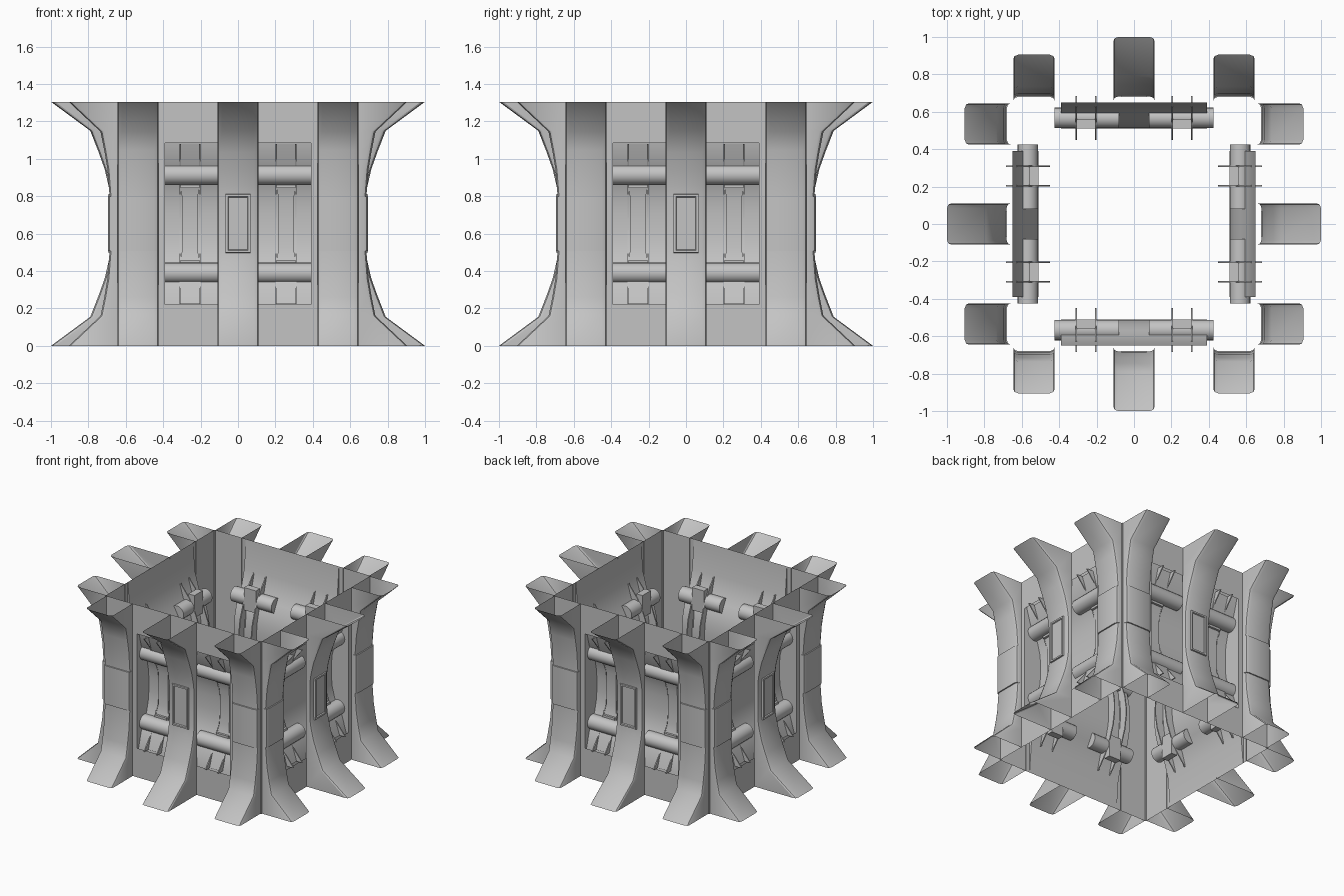
import bpy, math
from mathutils import Matrix

if "Cube" in bpy.data.objects:
    bpy.data.objects.remove(bpy.data.objects["Cube"])

H = 1.305          # total height
W = 0.653          # distance of the flat outer wall from the centre

grey = bpy.data.materials.new("light_grey")
grey.diffuse_color = (0.55, 0.55, 0.55, 1)
grey.use_nodes = True
grey.node_tree.nodes["Principled BSDF"].inputs["Base Color"].default_value = grey.diffuse_color

def four(name, verts, faces, angle=30):
    """Make one part on the front side (x, depth, z) and repeat it on all four sides."""
    me = bpy.data.meshes.new(name)
    me.from_pydata([(x, -d, z) for x, d, z in verts], [], faces)
    me.materials.append(grey)
    me.validate()
    for i in range(4):
        ob = bpy.data.objects.new(f"{name}_{i + 1}", me)
        bpy.context.collection.objects.link(ob)
        ob.matrix_world = Matrix.Rotation(i * math.pi / 2, 4, 'Z')
    bpy.ops.object.select_all(action='DESELECT')
    ob.select_set(True)
    bpy.context.view_layer.objects.active = ob
    bpy.ops.object.shade_smooth_by_angle(angle=math.radians(angle))

def loft(name, rows, closed=False, caps=False, angle=30):
    n = len(rows[0])
    verts = [p for r in rows for p in r]
    faces = []
    for i in range(len(rows) - 1):
        for j in range(n if closed else n - 1):
            k = (j + 1) % n
            faces.append((i * n + j, i * n + k, (i + 1) * n + k, (i + 1) * n + j))
    if caps:
        faces.append(tuple(range(n))[::-1])
        faces.append(tuple((len(rows) - 1) * n + j for j in range(n)))
    four(name, verts, faces, angle)

def box(name, x0, x1, d0, d1, z0, z1):
    loft(name, [[(x0, d1, z), (x1, d1, z), (x1, d0, z), (x0, d0, z)] for z in (z0, z1)],
         closed=True, caps=True)

def mirrored(half):
    """Complete a lower half profile (depth, z) by mirroring it in height."""
    return half + [(d, H - z) for d, z in reversed(half)]

# Outer wall with the big window opening
xs, zs = (-W, -0.39, 0.39, W), (0, 0.22, 1.085, H)
four("outer_wall", [(x, W, z) for z in zs for x in xs],
     [(r * 4 + c, r * 4 + c + 1, r * 4 + c + 5, r * 4 + c + 4)
      for r in range(3) for c in range(3) if (r, c) != (1, 1)])

# Inner panel bulging into the room, with side cheeks
panel = mirrored([(0.65, 0), (0.632, 0.215), (0.6, 0.33), (0.57, 0.385),
                  (0.537, 0.45), (0.517, 0.53), (0.51, 0.6)])
loft("inner_panel", [[(-0.39, d, z), (0.39, d, z)] for d, z in panel], angle=40)
for s in (-1, 1):
    loft("panel_cheek", [[(s * 0.39, d, z), (s * 0.39, W, z)] for d, z in panel])

# Flared pillars: open shells with chamfered edges
def pillar(name, cx, prof):
    rows = []
    for d, z in prof:
        c = 0.022
        rows.append([(cx + x, y, z) for x, y in (
            (-0.11, W - 0.005), (-0.11, d - c), (-0.104, d - c * 0.35), (-0.085, d),
            (0.085, d), (0.104, d - c * 0.35), (0.11, d - c), (0.11, W - 0.005))])
    loft(name, rows, angle=35)

centre = mirrored([(1.0, 0), (0.79, 0.155), (0.745, 0.27), (0.713, 0.36), (0.692, 0.45), (0.682, 0.52)])
corner = mirrored([(0.905, 0), (0.735, 0.16), (0.715, 0.26), (0.698, 0.36), (0.687, 0.5)])
pillar("centre_pillar", 0, centre)
for s in (-1, 1):
    pillar("corner_pillar", s * 0.535, corner)
    # Raised band round the middle of the corner pillar
    pillar("corner_band", s * 0.535, [(0.68, 0.505), (0.695, 0.507), (0.695, 0.798), (0.68, 0.8)])

# Raised hatch on the centre pillar: frame and inner plate
def ring(a, z0, z1, d):
    return [(-a, d, z0), (a, d, z0), (a, d, z1), (-a, d, z1)]
loft("hatch_frame", [ring(0.068, 0.497, 0.812, 0.68), ring(0.066, 0.499, 0.81, 0.696),
                     ring(0.054, 0.511, 0.798, 0.696), ring(0.05, 0.515, 0.794, 0.688)],
     closed=True)
four("hatch_plate", ring(0.05, 0.515, 0.794, 0.688), [(0, 1, 2, 3)])

# Pipes, brackets and ribs in each half of the window
for s in (-1, 1):
    for z in (0.39, H - 0.39):
        ringpts = [(math.cos(2 * math.pi * k / 20), math.sin(2 * math.pi * k / 20)) for k in range(20)]
        loft("pipe", [[(s * x, 0.567 + 0.055 * c, z + 0.055 * n) for c, n in ringpts]
                      for x in (0.08, 0.425)], closed=True, caps=True, angle=40)
    # Vertical strap outside the panel, slightly waisted
    strap = mirrored([(0.638, 0.225), (0.6, 0.34), (0.545, 0.45), (0.53, 0.53), (0.525, 0.62)])
    rows = []
    for d, z in strap:
        a = 0.04 if 0.5 < z < 0.8 else 0.05
        cx = s * 0.257
        rows.append([(cx - a, d - 0.02, z), (cx - a, d, z), (cx + a, d, z), (cx + a, d - 0.02, z)])
    loft("strap", rows)
    # Two thin ribs standing into the room
    rib = mirrored([(0.625, 0.225), (0.55, 0.32), (0.5, 0.42), (0.465, 0.52), (0.45, 0.62)])
    for x in (0.205, 0.309):
        loft("inner_rib", [[(s * x - 0.004, d + 0.06, z), (s * x - 0.004, d, z),
                            (s * x + 0.004, d, z), (s * x + 0.004, d + 0.06, z)]
                           for d, z in rib], closed=True, caps=True)
    # Clamp blocks on the inside, next to the pipes
    for z0 in (0.29, H - 0.29 - 0.17):
        box("clamp", s * 0.257 - 0.05, s * 0.257 + 0.05, 0.51, 0.56, z0, z0 + 0.17)
